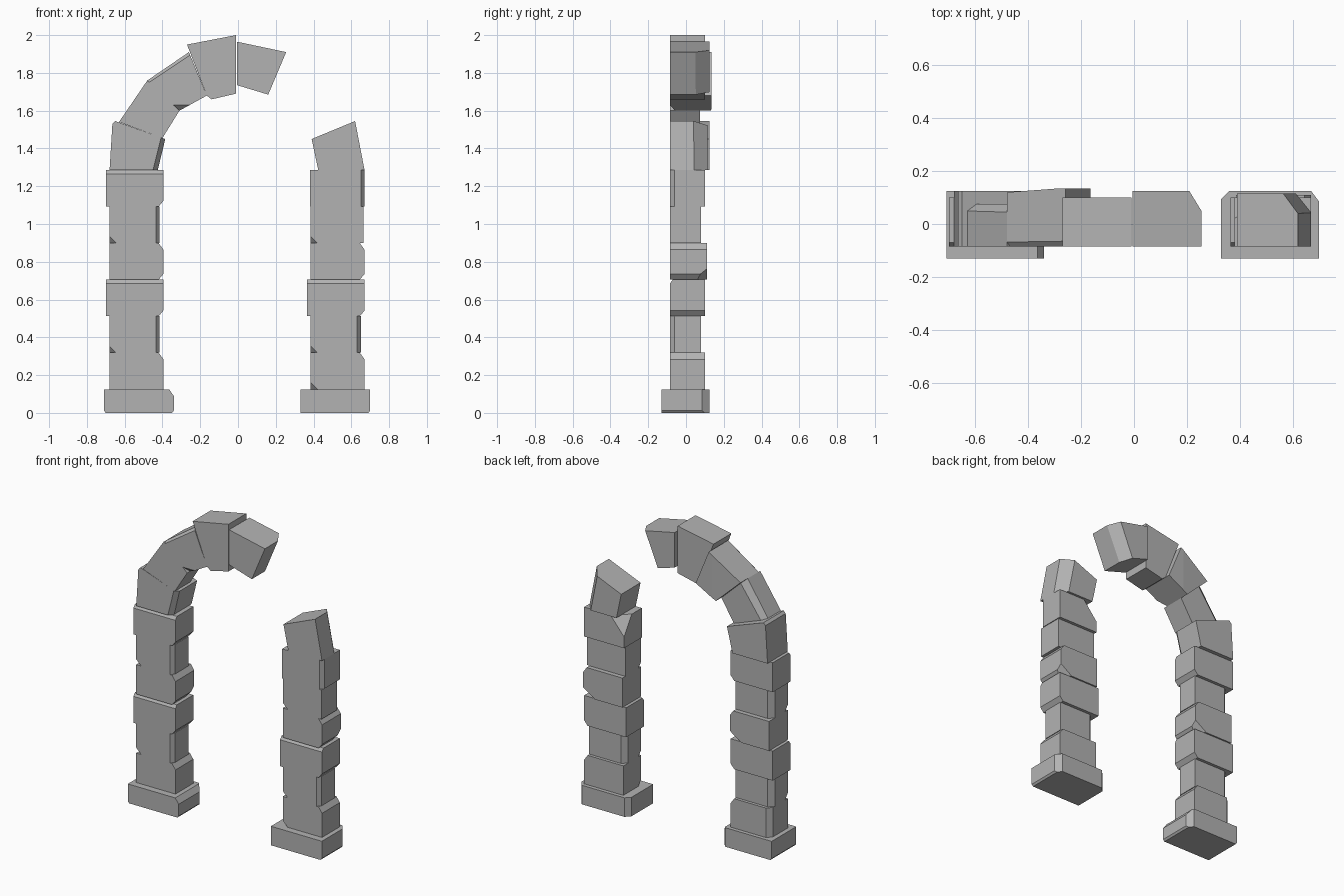
import bpy
import bmesh
from mathutils import Vector

default_cube = bpy.data.objects.get("Cube")
if default_cube:
    bpy.data.objects.remove(default_cube, do_unlink=True)

# Single stone colour
stone_grey = bpy.data.materials.new("stone_grey")
stone_grey.use_nodes = True
grey = (0.45, 0.45, 0.45, 1)
stone_grey.diffuse_color = grey
stone_grey.node_tree.nodes["Principled BSDF"].inputs["Base Color"].default_value = grey

FRONT = -0.085

# Corner and edge breaks: signed leg length along each axis, zero where the cut runs parallel
CHIPS = {
    "front_right_edge": (0.02, -0.025, 0),
    "back_right_edge": (0.03, 0.04, 0),
    "back_left_edge": (-0.03, 0.03, 0),
    "top_right_edge": (0.025, 0, 0.035),
    "bottom_right_edge": (0.025, 0, -0.03),
    "bottom_left_edge": (-0.01, 0, -0.012),
    "top_front_edge": (0, -0.015, 0.02),
    "bottom_left_corner": (-0.035, -0.03, -0.035),
    "bottom_back_corner": (0.06, 0.05, -0.04),
    "top_back_left_corner": (-0.1, 0.08, 0.12),
    "foot_edge": (0.01, 0, -0.012),
}


def chip(bm, legs):
    """Slice off one edge or corner and close the hole."""
    normal = Vector([1 / leg if leg else 0 for leg in legs])
    reach = max(normal.dot(v.co) for v in bm.verts) - 1
    point = normal * (reach / normal.length_squared)
    result = bmesh.ops.bisect_plane(
        bm, geom=bm.verts[:] + bm.edges[:] + bm.faces[:],
        plane_co=point, plane_no=normal, clear_outer=True)
    rim = [g for g in result["geom_cut"] if isinstance(g, bmesh.types.BMEdge)]
    bmesh.ops.contextual_create(bm, geom=rim)


def stone(name, outline, back, chips=(), front=FRONT):
    """Extrude a front outline (x, z) to the back and chip it."""
    bm = bmesh.new()
    face = bm.faces.new([bm.verts.new((x, front, z)) for x, z in outline])
    extruded = bmesh.ops.extrude_face_region(bm, geom=[face])["geom"]
    moved = [g for g in extruded if isinstance(g, bmesh.types.BMVert)]
    bmesh.ops.translate(bm, verts=moved, vec=(0, back - front, 0))
    for item in chips:
        chip(bm, CHIPS.get(item, item))
    bmesh.ops.recalc_face_normals(bm, faces=bm.faces[:])
    mesh = bpy.data.meshes.new(name)
    bm.to_mesh(mesh)
    bm.free()
    mesh.materials.append(stone_grey)
    obj = bpy.data.objects.new(name, mesh)
    bpy.context.collection.objects.link(obj)
    return obj


def block(name, left, right, low, high, back, chips=(), front=FRONT):
    outline = [(left, low), (right, low), (right, high), (left, high)]
    return stone(name, outline, back, chips, front)


# Column courses: left and right reach from the centre line, back depth, chips
plain = (-0.145, 0.14, 0.1, ["top_right_edge", "back_left_edge"])
chipped = (-0.145, 0.14, 0.1, ["top_right_edge", "bottom_left_corner"])
narrow = (-0.145, 0.12, 0.08,
          ["front_right_edge", "bottom_left_corner", "back_left_edge"])
wide = (-0.165, 0.14, 0.1, ["top_front_edge", "bottom_right_edge"])
rough = (-0.145, 0.14, 0.11,
         ["top_right_edge", "bottom_right_edge", "bottom_back_corner"])
square = (-0.145, 0.135, 0.08, ["bottom_left_corner"])
broken = (-0.15, 0.14, 0.1, ["front_right_edge", "top_back_left_corner"])

columns = {
    "right": (-0.535, [plain, narrow, wide, rough, narrow, wide]),
    "left": (0.53, [chipped, narrow, wide, rough, square, broken]),
}
BASE_TOP = 0.125
COURSE = 0.1935

for side, (centre, courses) in columns.items():
    for number, (left, right, back, chips) in enumerate(courses):
        low = BASE_TOP + COURSE * number
        block(f"{side}_column_stone_{number + 1}", centre + left, centre + right,
              low, low + COURSE, back, chips)

# Plinths under the columns
block("right_plinth", -0.71, -0.34, 0, BASE_TOP, 0.125,
      ["top_right_edge", "back_right_edge", "bottom_left_edge", "foot_edge"], front=-0.13)
block("left_plinth", 0.33, 0.7, 0, BASE_TOP, 0.125,
      ["back_right_edge", "back_left_edge", "foot_edge"], front=-0.13)

# Springing stones on top of each column
stone("right_springer",
      [(-0.68, 1.285), (-0.425, 1.285), (-0.385, 1.45), (-0.65, 1.545), (-0.665, 1.53)],
      0.125, [(0.025, -0.03, -0.1)])
stone("left_springer",
      [(0.425, 1.285), (0.67, 1.285), (0.62, 1.545), (0.39, 1.45)],
      0.115, [(0.06, 0.075, 0.3)])

# Arch stones, ending in the broken overhang
stone("lower_arch_stone",
      [(-0.63, 1.54), (-0.4, 1.455), (-0.31, 1.6), (-0.48, 1.76)],
      0.075, [(-0.05, 0.03, 0.07)])
stone("upper_arch_stone",
      [(-0.48, 1.76), (-0.31, 1.6), (-0.165, 1.68), (-0.26, 1.91)],
      0.135, [(-0.03, -0.02, 0.02), (0, -0.03, -0.03), (-0.2, 0.015, 0)])
stone("keystone",
      [(-0.27, 1.95), (-0.165, 1.68), (-0.14, 1.66), (-0.01, 1.69), (-0.01, 2)],
      0.1)
stone("overhanging_stone",
      [(-0.005, 1.965), (-0.005, 1.735), (0.16, 1.685), (0.255, 1.91)],
      0.125, [(0.05, 0.075, -0.12)])
